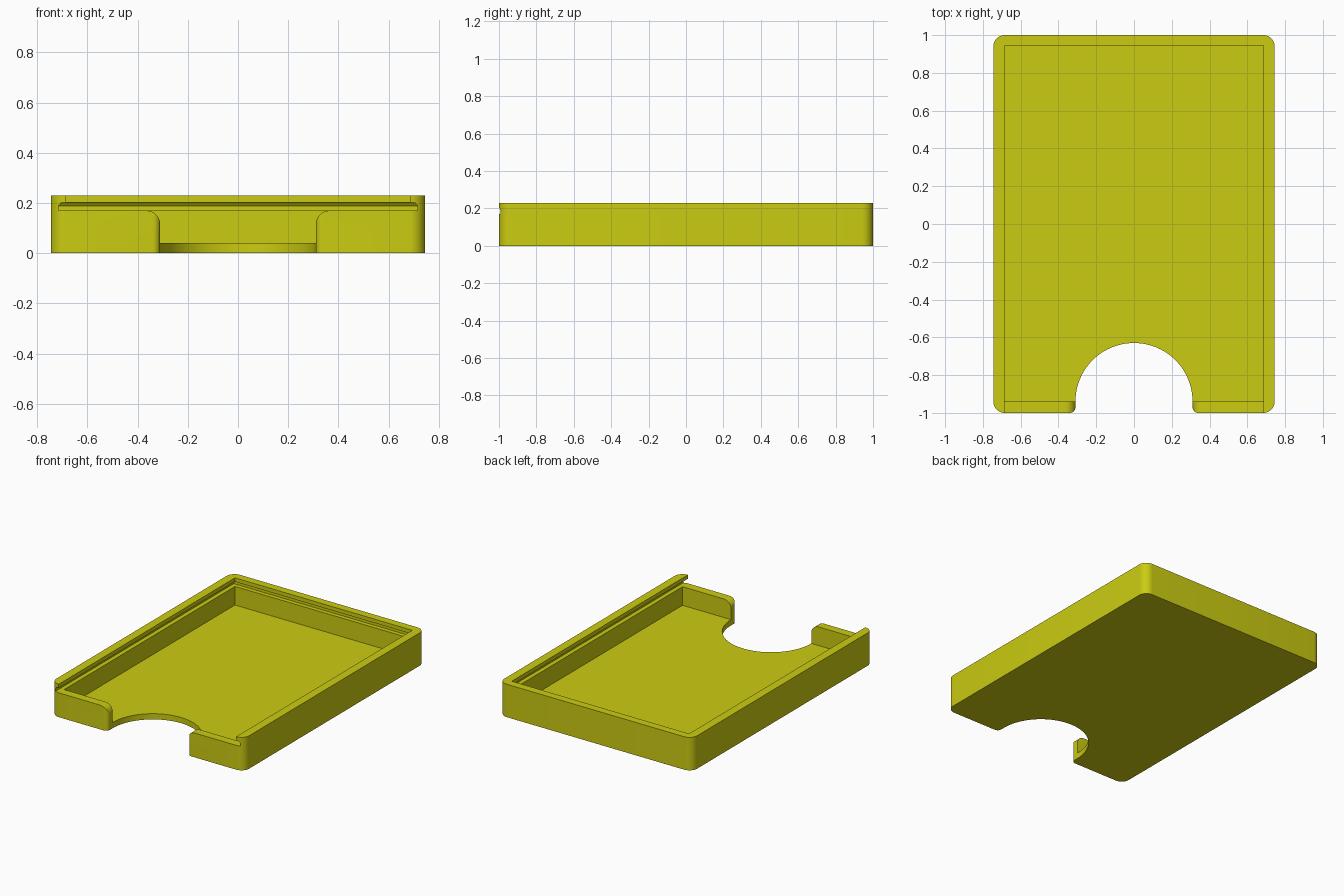
import bpy, bmesh, math

if "Cube" in bpy.data.objects:
    bpy.data.objects.remove(bpy.data.objects["Cube"])

mat = bpy.data.materials.new("olive yellow")
mat.diffuse_color = (0.6, 0.6, 0.006, 1)
mat.use_nodes = True
mat.node_tree.nodes["Principled BSDF"].inputs["Base Color"].default_value = mat.diffuse_color


def loft(name, rings):
    """Closed solid skinned through matching loops of 3D points."""
    bm = bmesh.new()
    loops = [[bm.verts.new(p) for p in r] for r in rings]
    n = len(loops[0])
    for a, b in zip(loops, loops[1:]):
        for i in range(n):
            j = (i + 1) % n
            bm.faces.new((a[i], a[j], b[j], b[i]))
    bm.faces.new(loops[0][::-1])
    bm.faces.new(loops[-1])
    bmesh.ops.recalc_face_normals(bm, faces=bm.faces)
    me = bpy.data.meshes.new(name)
    bm.to_mesh(me)
    bm.free()
    ob = bpy.data.objects.new(name, me)
    bpy.context.collection.objects.link(ob)
    me.materials.append(mat)
    return ob


def arc(cx, cy, r, a0, a1, n):
    return [(cx + r * math.cos(math.radians(a0 + (a1 - a0) * i / n)),
             cy + r * math.sin(math.radians(a0 + (a1 - a0) * i / n))) for i in range(n + 1)]


def rect(x, y0, y1, z):
    return [(-x, y0, z), (x, y0, z), (x, y1, z), (-x, y1, z)]


# Rounded outer block
W, H, R = 0.745, 0.23, 0.06
outline = []
for sx, sy, a in ((1, 1, 0), (-1, 1, 90), (-1, -1, 180), (1, -1, 270)):
    outline += arc(sx * (W - R), sy * (1 - R), R, a, a + 90, 10)
tray = loft("tray", [[(x, y, z) for x, y in outline] for z in (0, H)])

# Storage cavity above the floor
cavity = loft("cavity_cutter", [rect(0.685, -0.94, 0.945, z) for z in (0.04, 0.18)])

# Lid slot with bevelled lip, open at the front
slot = loft("lid_slot_cutter", [
    rect(0.715, -1.1, 0.975, 0.17),
    rect(0.715, -1.1, 0.975, 0.188),
    rect(0.703, -1.1, 0.963, 0.203),
    rect(0.685, -1.1, 0.945, 0.203),
    rect(0.685, -1.1, 0.945, 0.3)])

# Thumb notch through floor and front wall, with rounded outer corners
half = [(0.34, -1.1)] + arc(0.34, -0.97, 0.03, 270, 180, 6)
plan = half + arc(0, -0.94, 0.31, 0, 180, 40) + [(-x, y) for x, y in half[::-1]]
notch = loft("thumb_notch_cutter", [[(x, y, z) for x, y in plan] for z in (-0.1, 0.3)])

# Rounded top corners of the front wall beside the notch
side = arc(0.365, 0.115, 0.055, 180, 90, 8) + [(0.365, 0.25)]
prof = side + [(-x, z) for x, z in side[::-1]]
flare = loft("wall_rounding_cutter", [[(x, y, z) for x, z in prof] for y in (-1.1, -0.9)])

# Cut the tray
bpy.context.view_layer.objects.active = tray
tray.select_set(True)
for cutter in (cavity, slot, notch, flare):
    m = tray.modifiers.new(cutter.name, 'BOOLEAN')
    m.operation = 'DIFFERENCE'
    m.solver = 'EXACT'
    m.object = cutter
    bpy.ops.object.modifier_apply(modifier=m.name)
    bpy.data.objects.remove(cutter)

bpy.ops.object.shade_smooth_by_angle(angle=math.radians(30))
